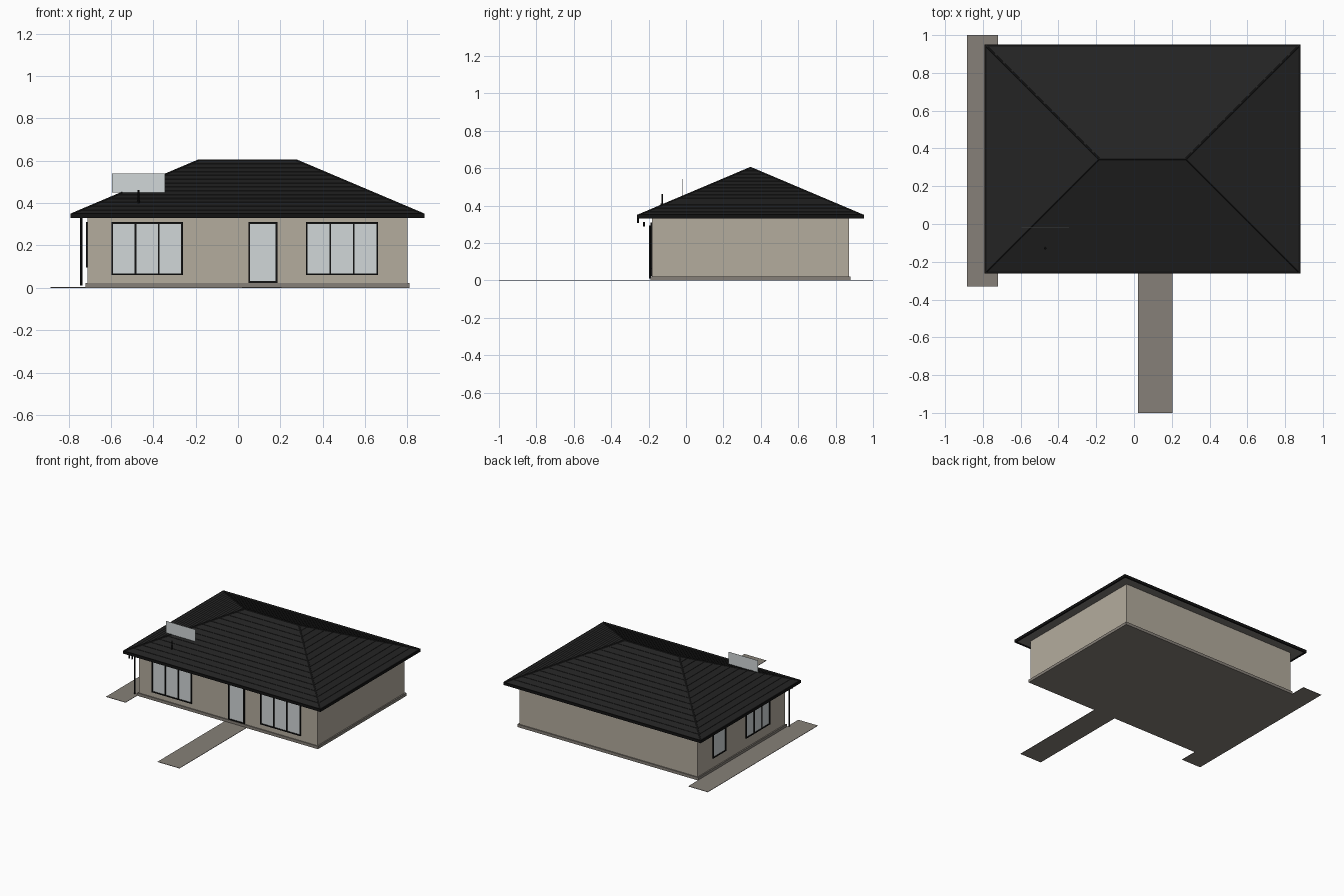
import bpy, bmesh
from mathutils import Vector, Matrix

old = bpy.data.objects.get("Cube")
if old:
    bpy.data.objects.remove(old, do_unlink=True)


def material(name, *rgb):
    lin = [((c / 255 + 0.055) / 1.055) ** 2.4 for c in rgb] + [1]
    m = bpy.data.materials.new(name)
    m.use_nodes = True
    m.diffuse_color = lin
    bsdf = m.node_tree.nodes["Principled BSDF"]
    bsdf.inputs["Base Color"].default_value = lin
    bsdf.inputs["Roughness"].default_value = 0.8
    return m


WALL = material("beige render", 180, 172, 158)
PAVE = material("taupe paving", 134, 128, 120)
ROOF = material("charcoal tile", 35, 35, 35)
TRIM = material("black trim", 18, 18, 18)
GLASS = material("pale glass", 209, 215, 216)
SOFFIT = material("grey soffit", 125, 122, 118)


def finish(name, bm, mat):
    bmesh.ops.recalc_face_normals(bm, faces=bm.faces)
    mesh = bpy.data.meshes.new(name)
    bm.to_mesh(mesh)
    bm.free()
    mesh.materials.append(mat)
    obj = bpy.data.objects.new(name, mesh)
    bpy.context.collection.objects.link(obj)
    return obj


def add_box(bm, lo, hi):
    lo, hi = Vector(lo), Vector(hi)
    size = hi - lo
    bmesh.ops.create_cube(bm, size=1, matrix=Matrix.Translation((lo + hi) / 2)
                          @ Matrix.Diagonal((*size, 1)))


def box(name, lo, hi, mat):
    bm = bmesh.new()
    add_box(bm, lo, hi)
    return finish(name, bm, mat)


def add_rod(bm, a, b, radius, sides=8):
    a, b = Vector(a), Vector(b)
    turn = (b - a).to_track_quat('Z', 'Y').to_matrix().to_4x4()
    bmesh.ops.create_cone(bm, cap_ends=True, segments=sides, radius1=radius, radius2=radius,
                          depth=(b - a).length, matrix=Matrix.Translation((a + b) / 2) @ turn)


# Ground slabs, plinth and walls
box("driveway", (-0.885, -0.33, 0), (-0.72, 1, 0.003), PAVE)
box("front_path", (0.02, -1, 0), (0.205, -0.19, 0.003), PAVE)
box("plinth", (-0.72, -0.19, 0), (0.81, 0.88, 0.022), PAVE)
box("walls", (-0.71, -0.183, 0.022), (0.8, 0.872, 0.335), WALL)

# Hipped roof built from tile courses, each with a small lip
X0, X1, Y0, Y1 = -0.785, 0.875, -0.255, 0.945
EAVE, RIDGE, COURSES, LIP = 0.348, 0.602, 14, 0.0025
RUN = (Y1 - Y0) / 2


def ring(bm, t, lift):
    d, z = t * RUN, EAVE + t * (RIDGE - EAVE) + lift
    return [bm.verts.new((x, y, z)) for x, y in
            ((X0 + d, Y0 + d), (X1 - d, Y0 + d), (X1 - d, Y1 - d), (X0 + d, Y1 - d))]


bm = bmesh.new()
rings = []
for i in range(COURSES):
    rings += [ring(bm, i / COURSES, LIP), ring(bm, (i + 1) / COURSES, 0)]
for a, b in zip(rings, rings[1:]):
    for k in range(4):
        n = (k + 1) % 4
        bm.faces.new((a[k], a[n], b[n], b[k]))
bmesh.ops.remove_doubles(bm, verts=bm.verts, dist=0.0005)
finish("roof_tiles", bm, ROOF)

# Ridge and hip caps
bm = bmesh.new()
mid = (Y0 + Y1) / 2
left, right = (X0 + RUN, mid, RIDGE), (X1 - RUN, mid, RIDGE)
add_rod(bm, left, right, 0.005)
for y in (Y0, Y1):
    add_rod(bm, (X0, y, EAVE), left, 0.005)
    add_rod(bm, (X1, y, EAVE), right, 0.005)
finish("ridge_caps", bm, ROOF)

# Eaves: soffit board and gutter all round
box("soffit", (X0, Y0, 0.335), (X1, Y1, 0.345), SOFFIT)
bm = bmesh.new()
g = 0.006
for y in (Y0, Y1):
    add_box(bm, (X0 - g, y - g, 0.331), (X1 + g, y + g, 0.352))
for x in (X0, X1):
    add_box(bm, (x - g, Y0 - g, 0.331), (x + g, Y1 + g, 0.352))
finish("gutter", bm, TRIM)


def window(name, start, end, low, high, panes, side=False):
    """Framed glazing on the front wall, or on the right-hand side wall."""
    wall = -0.71 if side else -0.183
    bar = 0.004

    def add(bm, u0, u1, z0, z1, depth):
        if side:
            add_box(bm, (wall - depth, u0, z0), (wall + 0.002, u1, z1))
        else:
            add_box(bm, (u0, wall - depth, z0), (u1, wall + 0.002, z1))

    bm = bmesh.new()
    for i in range(panes + 1):
        u = start + (end - start) * i / panes
        add(bm, u - bar, u + bar, low - bar, high + bar, 0.008)
    for z in (low, high):
        add(bm, start, end, z - bar, z + bar, 0.008)
    finish(name + "_frame", bm, TRIM)
    bm = bmesh.new()
    add(bm, start, end, low, high, 0.003)
    finish(name + "_glass", bm, GLASS)


# Front openings, then side wall openings
window("front_window_right", -0.594, -0.264, 0.064, 0.306, 3)
window("front_window_left", 0.324, 0.657, 0.064, 0.306, 3)
window("front_door", 0.053, 0.182, 0.028, 0.306, 1)
window("side_window_wide", 0.01, 0.29, 0.1, 0.306, 3, True)
window("side_window_small", 0.54, 0.69, 0.1, 0.306, 1, True)

# Downpipe with stepped offsets up to the gutter
bm = bmesh.new()
for y, z0, z1 in ((-0.192, 0.01, 0.293), (-0.224, 0.287, 0.312), (-0.256, 0.306, 0.333)):
    add_rod(bm, (-0.74, y, z0), (-0.74, y, z1), 0.005)
finish("downpipe", bm, TRIM)

# Vent pipe and upright glass screen on the roof
bm = bmesh.new()
add_rod(bm, (-0.47, -0.127, 0.39), (-0.47, -0.127, 0.463), 0.004)
add_rod(bm, (-0.47, -0.127, 0.398), (-0.47, -0.127, 0.41), 0.008)
finish("vent_pipe", bm, TRIM)
box("roof_screen", (-0.596, -0.021, 0.45), (-0.345, -0.019, 0.541), GLASS)
